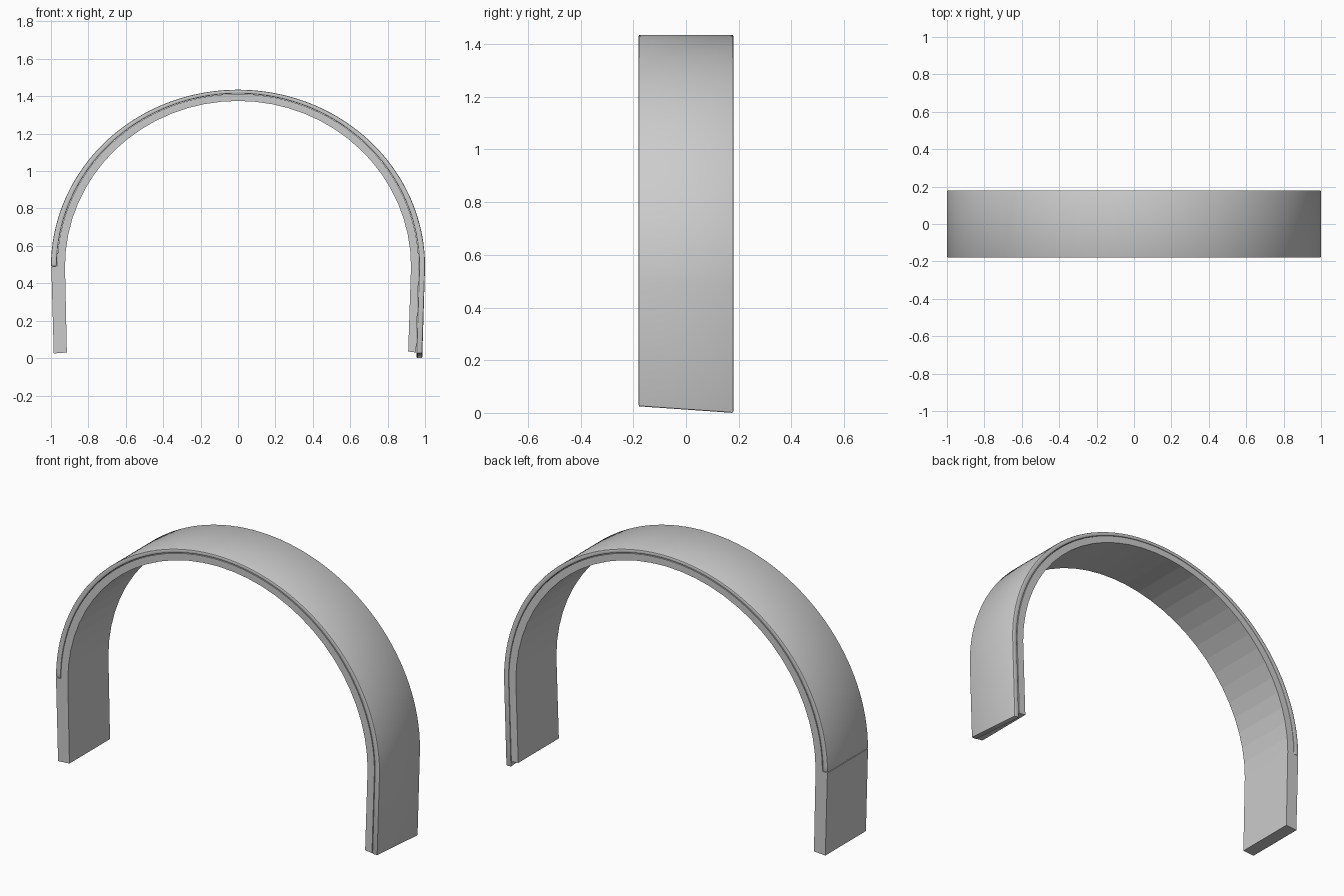
import bpy, bmesh
from math import sin, cos, pi

if "Cube" in bpy.data.objects:
    bpy.data.objects.remove(bpy.data.objects["Cube"])

HALF = 0.18      # half depth in y
SPRING = 0.49    # height where the arch meets the legs


def arc(a, b, n):
    """Half ellipse from the left spring point over the top to the right."""
    return [(-a * cos(pi * i / n), SPRING + b * sin(pi * i / n)) for i in range(n + 1)]


def band(name, outer, inner, half, bevel=0.0, smooth=False, slant=0.0):
    """Closed x-z profile extruded along y, optionally with rounded edges."""
    profile = outer + inner[::-1]
    bm = bmesh.new()
    front = [bm.verts.new((x, -half, z)) for x, z in profile]
    back = [bm.verts.new((x, half, z)) for x, z in profile]
    n = len(profile)
    for i in range(n):
        j = (i + 1) % n
        bm.faces.new((front[i], front[j], back[j], back[i]))
    if len(outer) == len(inner):
        for i in range(len(outer) - 1):
            q = (i, i + 1, n - 2 - i, n - 1 - i)
            bm.faces.new([front[k] for k in q])
            bm.faces.new([back[k] for k in q])
    else:
        bm.faces.new(front)
        bm.faces.new(back)
    # slanted lower end
    if slant:
        low = min(v.co.z for v in bm.verts)
        for v in bm.verts:
            if v.co.z < low + 0.005:
                v.co.z -= slant * v.co.y / half
    bmesh.ops.recalc_face_normals(bm, faces=bm.faces)
    if bevel:
        edges = [e for e in bm.edges if e.calc_face_angle(0) > 1.0]
        bmesh.ops.bevel(bm, geom=edges, offset=bevel, segments=2,
                        profile=0.5, affect='EDGES')
    mesh = bpy.data.meshes.new(name)
    bm.to_mesh(mesh)
    bm.free()
    obj = bpy.data.objects.new(name, mesh)
    bpy.context.collection.objects.link(obj)
    if smooth:
        bpy.ops.object.select_all(action='DESELECT')
        obj.select_set(True)
        bpy.context.view_layer.objects.active = obj
        bpy.ops.object.shade_smooth_by_angle(angle=0.6)
    return obj


# Faceted inner frame: full-thickness left leg, thinner under the shell
frame_inner = [(-0.915, 0.03)] + arc(0.925, 0.885, 32) + [(0.91, 0.035)]
frame_outer = ([(-0.985, 0.025), (-0.998, SPRING - 0.002)]
               + arc(0.967, 0.922, 64) + [(0.952, 0.03)])
band("inner_frame", frame_outer, frame_inner, HALF - 0.001)

# Smooth outer shell: from the left spring line over the top to the right foot
shell_outer = arc(1.0, 0.945, 96) + [(0.985, 0.0125)]
shell_inner = arc(0.969, 0.924, 96) + [(0.954, 0.0125)]
band("outer_shell", shell_outer, shell_inner, HALF, bevel=0.006,
     smooth=True, slant=0.0125)
